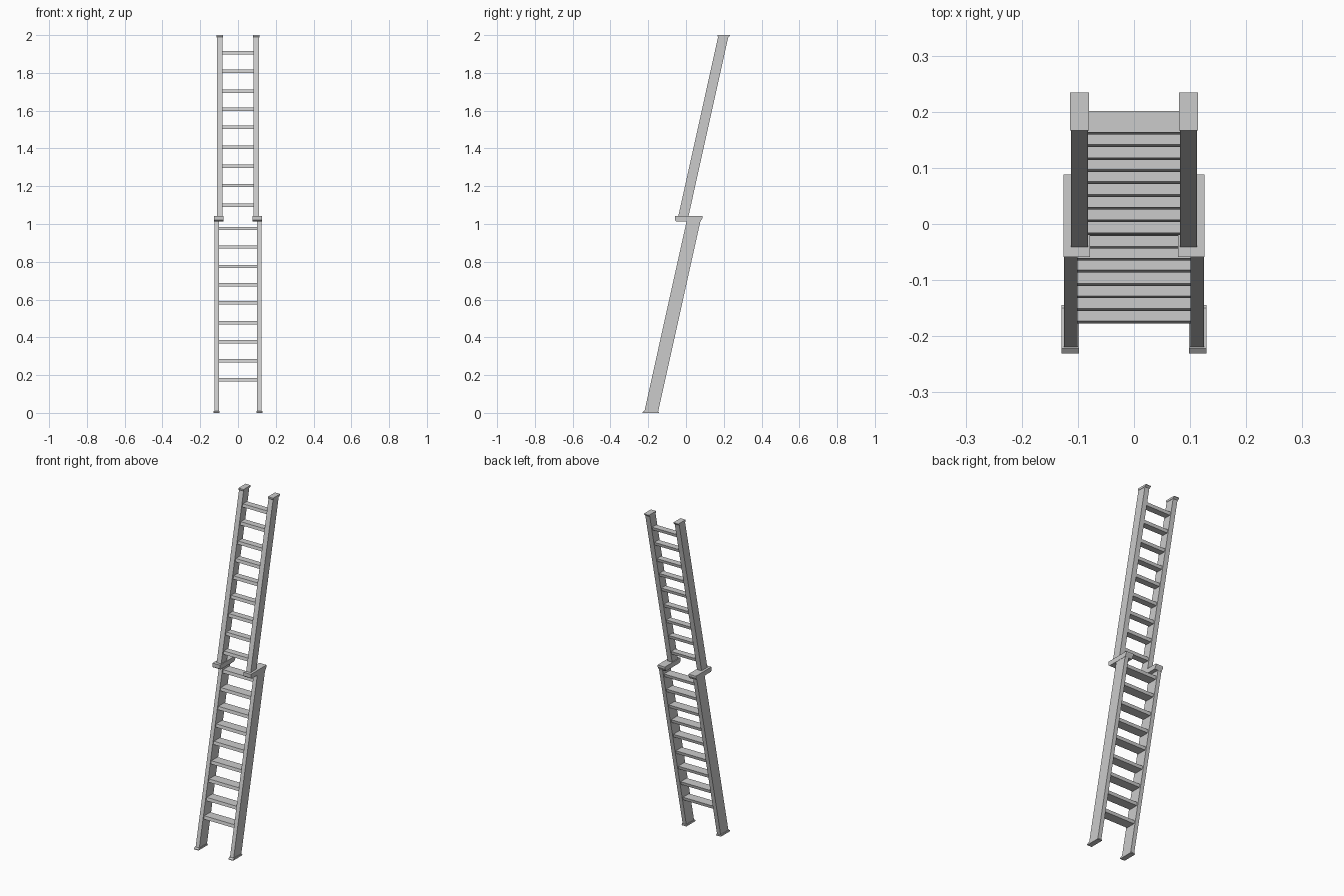
import bpy, bmesh

if "Cube" in bpy.data.objects:
    bpy.data.objects.remove(bpy.data.objects["Cube"])

SLOPE = 0.222  # lean of the ladder: y gained per unit of z


def prism(name, x0, x1, profile):
    """Extrude a (y, z) profile from x0 to x1."""
    bm = bmesh.new()
    a = [bm.verts.new((x0, y, z)) for y, z in profile]
    b = [bm.verts.new((x1, y, z)) for y, z in profile]
    bm.faces.new(a)
    bm.faces.new(b[::-1])
    n = len(profile)
    for i in range(n):
        bm.faces.new((a[i], a[(i + 1) % n], b[(i + 1) % n], b[i]))
    bmesh.ops.recalc_face_normals(bm, faces=bm.faces[:])
    me = bpy.data.meshes.new(name)
    bm.to_mesh(me)
    bm.free()
    ob = bpy.data.objects.new(name, me)
    bpy.context.collection.objects.link(ob)
    return ob


def pair(name, x0, x1, profile):
    """Same part on both sides of the ladder."""
    prism(name + "_right", x0, x1, profile)
    prism(name + "_left", -x1, -x0, profile)


def leaning(y, depth, z0, z1):
    """Leaning profile whose front passes through y at z = 0."""
    f0, f1 = y + SLOPE * z0, y + SLOPE * z1
    return [(f0, z0), (f0 + depth, z0), (f1 + depth, z1), (f1, z1)]


LOW, UP = -0.222, -0.272  # front face y at z = 0 for each section

# Side rails
pair("lower_rail", 0.101, 0.125, leaning(LOW, 0.073, 0.005, 1.02))
pair("upper_rail", 0.082, 0.112, leaning(UP, 0.054, 1.02, 1.995))

# Feet, middle brackets and end caps
pair("foot", 0.098, 0.129,
     [(-0.231, 0), (-0.144, 0), (-0.144, 0.004), (-0.15, 0.011),
      (-0.222, 0.011), (-0.231, 0.004)])
pair("bracket", 0.078, 0.126,
     [(-0.052, 1.014), (0.077, 1.014), (0.088, 1.032), (0.088, 1.042),
      (-0.059, 1.042), (-0.059, 1.02)])
pair("top_cap", 0.08, 0.114,
     [(0.17, 1.988), (0.224, 1.988), (0.234, 1.996), (0.234, 2.0),
      (0.167, 2.0), (0.167, 1.994)])

# Rungs
lower_z = [0.175, 0.276, 0.377, 0.477, 0.584, 0.679, 0.775, 0.878, 0.976]
upper_z = [1.10, 1.204, 1.305, 1.406, 1.512, 1.607, 1.703, 1.809, 1.907]
for i, z in enumerate(lower_z):
    prism(f"lower_rung_{i}", -0.103, 0.103,
          leaning(LOW + 0.008, 0.057, z - 0.009, z + 0.009))
for i, z in enumerate(upper_z):
    prism(f"upper_rung_{i}", -0.084, 0.084,
          leaning(UP + 0.010, 0.038, z - 0.009, z + 0.009))
